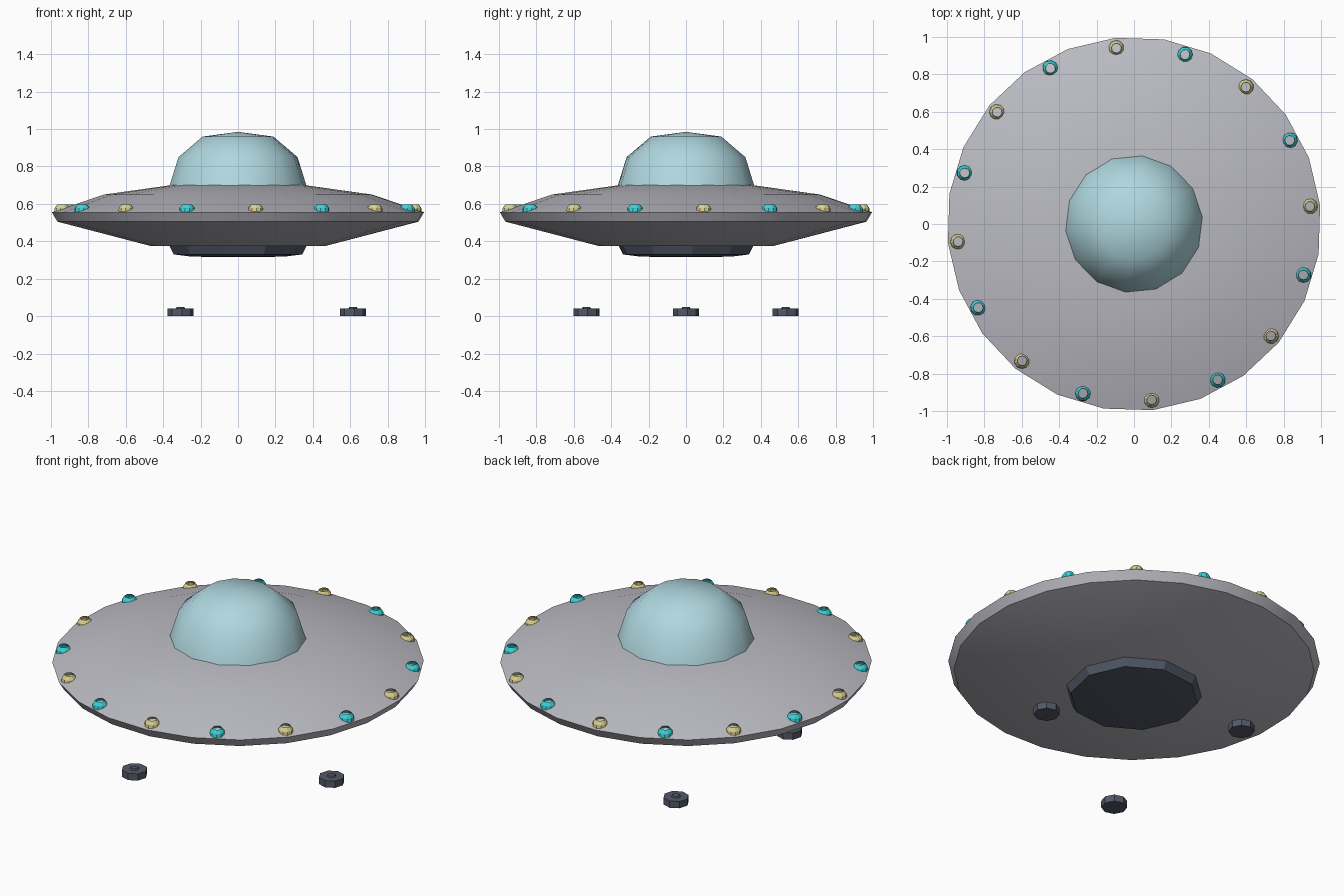
import bpy, bmesh
from math import cos, sin, pi, radians

if "Cube" in bpy.data.objects:
    bpy.data.objects.remove(bpy.data.objects["Cube"], do_unlink=True)

TURN = 0.1  # the whole craft is turned slightly about z


def material(name, rgb):
    m = bpy.data.materials.new(name)
    m.use_nodes = True
    color = (*rgb, 1)
    m.diffuse_color = color
    m.node_tree.nodes["Principled BSDF"].inputs["Base Color"].default_value = color
    return m


hull_grey = material("hull grey", (0.50, 0.50, 0.55))
glass_blue = material("glass blue", (0.43, 0.68, 0.74))
slate = material("dark slate", (0.085, 0.10, 0.135))
yellow = material("lamp yellow", (0.70, 0.62, 0.26))
teal = material("lamp teal", (0.04, 0.66, 0.70))


def revolve(name, profile, sides, mat, at=(0, 0, 0), turn=TURN, smooth=None):
    """Spin a bottom-to-top (radius, z) profile; radius 0 makes a pole."""
    bm = bmesh.new()
    rings = []
    for r, z in profile:
        if r == 0:
            rings.append([bm.verts.new((0, 0, z))] * sides)
        else:
            angles = [turn + 2 * pi * i / sides for i in range(sides)]
            rings.append([bm.verts.new((r * cos(a), r * sin(a), z)) for a in angles])
    for low, high in zip(rings, rings[1:]):
        for i in range(sides):
            j = (i + 1) % sides
            corners = list(dict.fromkeys((low[i], low[j], high[j], high[i])))
            bm.faces.new(corners)
    mesh = bpy.data.meshes.new(name)
    bm.to_mesh(mesh)
    bm.free()
    mesh.materials.append(mat)
    obj = bpy.data.objects.new(name, mesh)
    obj.location = at
    bpy.context.collection.objects.link(obj)
    if smooth:
        bpy.ops.object.select_all(action="DESELECT")
        obj.select_set(True)
        bpy.context.view_layer.objects.active = obj
        bpy.ops.object.shade_smooth_by_angle(angle=radians(smooth))
    return obj


# Saucer body
revolve("saucer_hull", [(0, 0.375), (0.47, 0.375), (0.97, 0.505), (1, 0.555),
                        (0.72, 0.65), (0.36, 0.70), (0, 0.71)], 24, hull_grey, smooth=30)

# Cockpit dome
revolve("glass_dome", [(0.37, 0.69), (0.32, 0.85), (0.19, 0.96), (0, 0.985)],
        14, glass_blue, smooth=50)

# Engine plate below
revolve("belly_plate", [(0, 0.315), (0.25, 0.318), (0.345, 0.33), (0.37, 0.378)],
        10, slate, smooth=30)

# Alternating rim lamps, open at the top
for k in range(16):
    a = TURN + 2 * pi * k / 16
    revolve(f"rim_lamp_{k + 1}", [(0.043, 0.556), (0.04, 0.578), (0.026, 0.598)],
            10, teal if k % 2 else yellow, at=(0.945 * cos(a), 0.945 * sin(a), 0), turn=a)

# Three landing pads with a small peg on top
for k in range(3):
    a = 2 * pi * k / 3
    revolve(f"landing_pad_{k + 1}", [(0, 0), (0.07, 0), (0.07, 0.04), (0.025, 0.04),
                                     (0.02, 0.048), (0, 0.05)],
            8, slate, at=(0.615 * cos(a), 0.615 * sin(a), 0))
